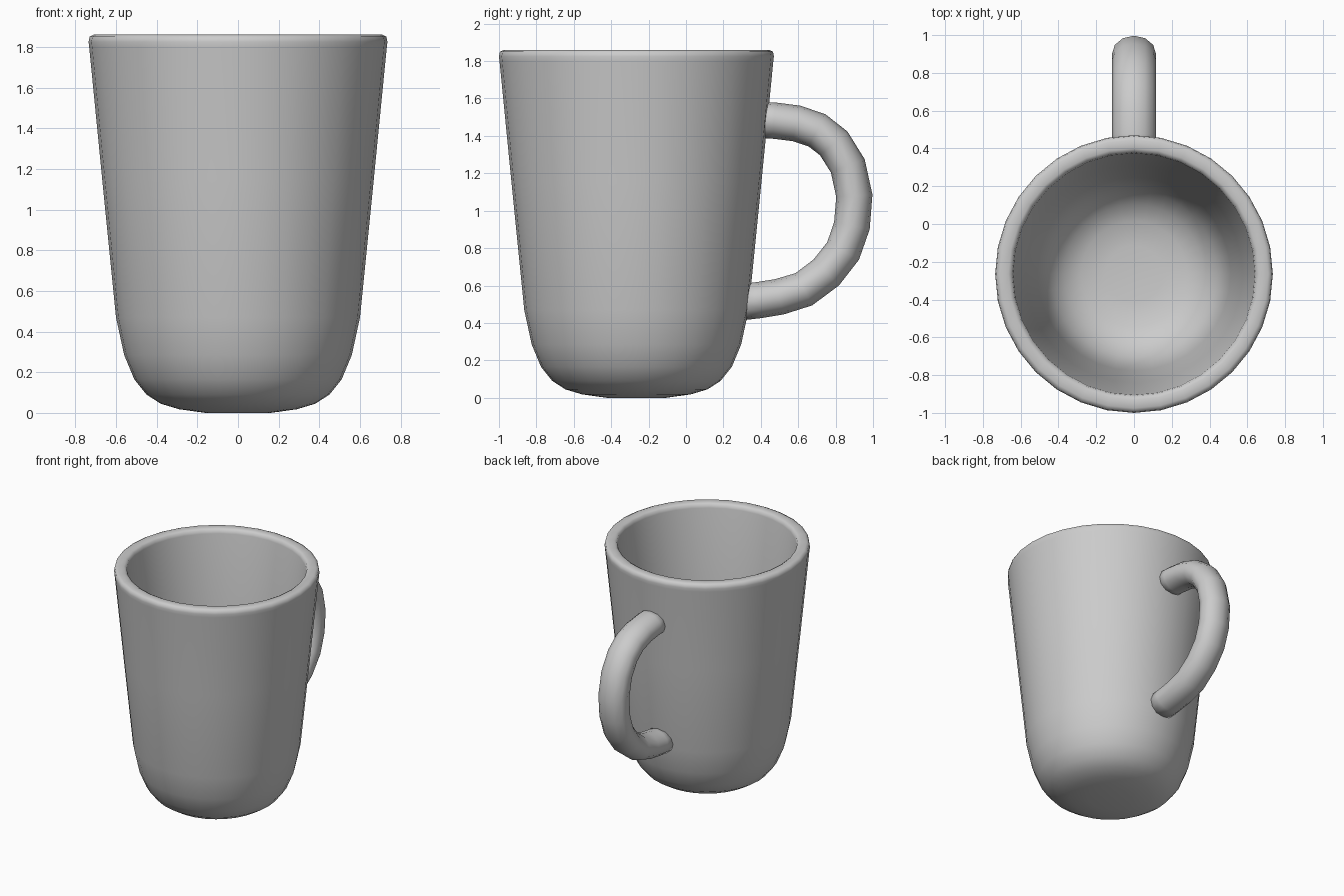
import bpy, bmesh, math
from mathutils import Vector

if "Cube" in bpy.data.objects:
    bpy.data.objects.remove(bpy.data.objects["Cube"])

CUP_Y = -0.265


def finish(name, bm):
    bmesh.ops.recalc_face_normals(bm, faces=bm.faces[:])
    for f in bm.faces:
        f.smooth = True
    mesh = bpy.data.meshes.new(name)
    bm.to_mesh(mesh)
    bm.free()
    obj = bpy.data.objects.new(name, mesh)
    bpy.context.collection.objects.link(obj)
    return obj


def bridge(bm, rings):
    for a, b in zip(rings, rings[1:]):
        n = len(a)
        for i in range(n):
            j = (i + 1) % n
            bm.faces.new((a[i], a[j], b[j], b[i]))


def lathe(name, profile, sides, y):
    bm = bmesh.new()
    rings = []
    for r, z in profile:
        rings.append([bm.verts.new((r * math.sin(2 * math.pi * i / sides),
                                    y + r * math.cos(2 * math.pi * i / sides), z))
                      for i in range(sides)])
    bridge(bm, rings)
    bm.faces.new(rings[0])
    bm.faces.new(rings[-1])
    return finish(name, bm)


def sweep(name, path, half_x, half_n, sides):
    bm = bmesh.new()
    pts = [Vector((0, y, z)) for y, z in path]
    rings = []
    for k, p in enumerate(pts):
        t = (pts[min(k + 1, len(pts) - 1)] - pts[max(k - 1, 0)]).normalized()
        if k in (0, len(pts) - 1):
            t = Vector((0, 1 if k == 0 else -1, 0))
        normal = Vector((0, -t.z, t.y))
        ring = []
        for i in range(sides):
            a = 2 * math.pi * i / sides
            ring.append(bm.verts.new(p + normal * half_n * math.cos(a)
                                     + Vector((half_x * math.sin(a), 0, 0))))
        rings.append(ring)
    bridge(bm, rings)
    bm.faces.new(rings[0])
    bm.faces.new(rings[-1])
    return finish(name, bm)


# Cup: outside from the base up, over the rim, then down the inside
cup_profile = [
    (0.16, 0.0), (0.29, 0.018), (0.38, 0.045), (0.45, 0.09), (0.51, 0.165),
    (0.56, 0.285), (0.60, 0.47), (0.668, 1.15), (0.732, 1.80), (0.735, 1.825),
    (0.73, 1.85), (0.71, 1.86), (0.665, 1.86), (0.646, 1.85), (0.64, 1.825),
    (0.575, 1.15), (0.512, 0.50), (0.485, 0.34), (0.44, 0.235), (0.37, 0.16),
    (0.28, 0.115), (0.15, 0.10)]
lathe("cup_body", cup_profile, 32, CUP_Y)

# Handle: oval tube, both ends buried in the cup wall
handle_path = [
    (0.39, 1.485), (0.47, 1.482), (0.59, 1.467), (0.70, 1.43), (0.79, 1.36),
    (0.865, 1.24), (0.90, 1.08), (0.887, 0.92), (0.84, 0.785), (0.75, 0.67),
    (0.63, 0.58), (0.50, 0.54), (0.39, 0.522), (0.29, 0.51)]
sweep("handle", handle_path, 0.117, 0.097, 12)
